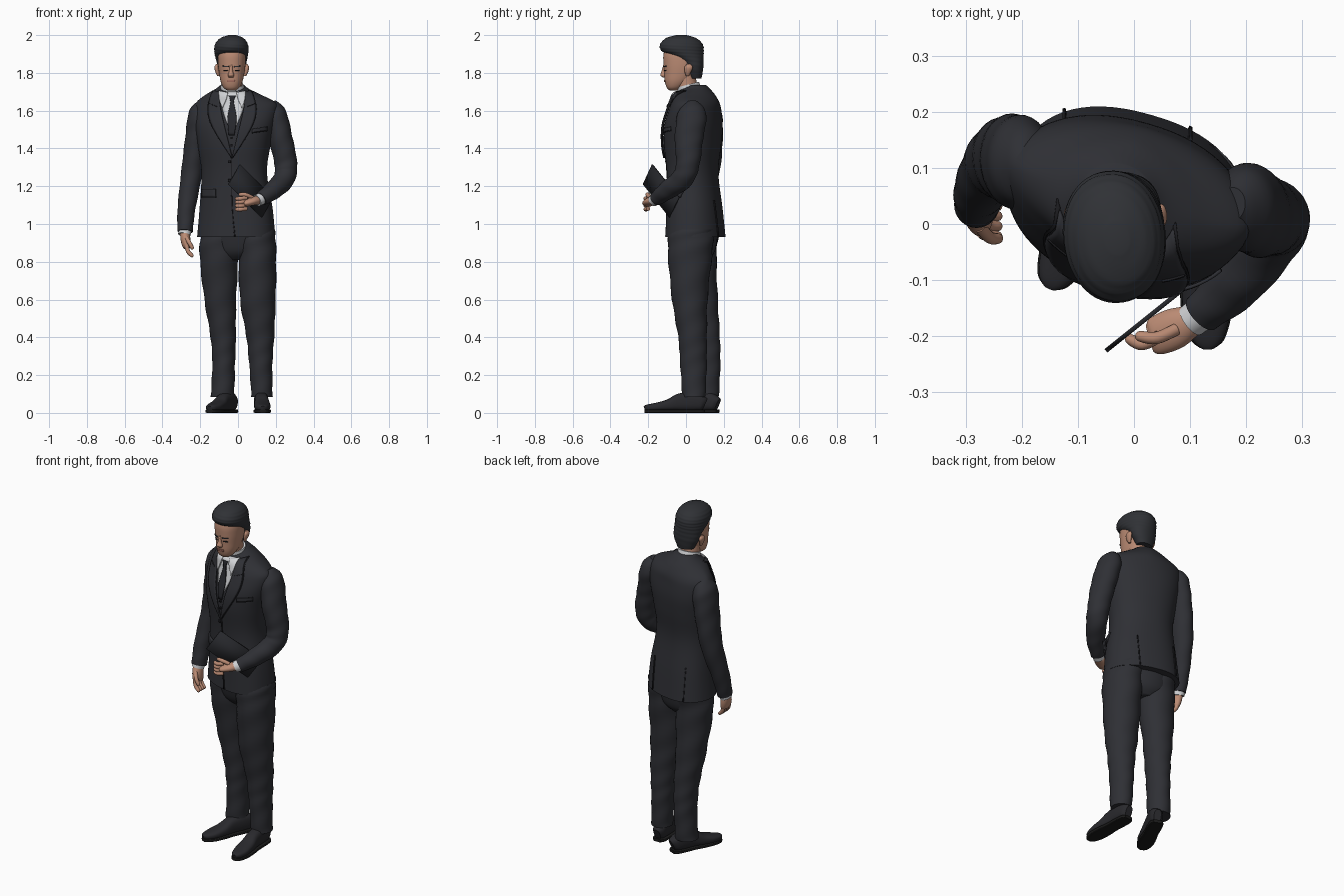
import bpy, bmesh, math
from mathutils import Vector
from mathutils.bvhtree import BVHTree

cube = bpy.data.objects.get("Cube")
if cube:
    bpy.data.objects.remove(cube, do_unlink=True)


def material(name, r, g, b):
    mat = bpy.data.materials.new(name)
    mat.use_nodes = True
    mat.diffuse_color = (r, g, b, 1)
    shader = mat.node_tree.nodes["Principled BSDF"]
    shader.inputs["Base Color"].default_value = (r, g, b, 1)
    shader.inputs["Roughness"].default_value = .8
    return mat


SUIT = material("charcoal suit", .028, .029, .035)
SEAM = material("dark seam", .014, .014, .017)
TIE = material("black tie", .02, .021, .026)
SHIRT = material("white shirt", .64, .65, .67)
SKIN = material("skin", .5, .26, .175)
LIPS = material("lips", .38, .16, .12)
HAIR = material("black hair", .029, .031, .036)
SHOE = material("shoe leather", .022, .022, .026)
SOLE = material("black sole", .01, .01, .01)
FOLDER = material("folder cover", .019, .02, .024)


def finish(name, bm, mat, thickness=0):
    bmesh.ops.recalc_face_normals(bm, faces=bm.faces)
    mesh = bpy.data.meshes.new(name)
    bm.to_mesh(mesh)
    bm.free()
    mesh.materials.append(mat)
    mesh.shade_smooth()
    mesh.set_sharp_from_angle(angle=math.radians(45))
    obj = bpy.data.objects.new(name, mesh)
    bpy.context.collection.objects.link(obj)
    if thickness:
        mod = obj.modifiers.new("thickness", "SOLIDIFY")
        mod.thickness = thickness
        mod.offset = 0
    return obj


def spline(rows, steps):
    """Smoothly interpolate between neighbouring rows of numbers."""
    result = []
    last = len(rows) - 1
    for i in range(last):
        quad = [rows[max(i - 1, 0)], rows[i], rows[i + 1], rows[min(i + 2, last)]]
        for k in range(steps):
            t = k / steps
            result.append([b + .5 * t * (c - a + t * (2 * a - 5 * b + 4 * c - d + t * (3 * (b - c) + d - a)))
                           for a, b, c, d in zip(*quad)])
    return result + [list(rows[last])]


def loft(name, rows, mat, yaw=0, n=2, ref=None, fold=0, steps=5, sides=32):
    """Skin rounded sections (x, y, z, half width, half depth, optional squareness).
    Sections lie flat, or across the path when ref is given."""
    rows = spline(rows, steps)
    centres = [Vector(row[:3]) for row in rows]
    bm = bmesh.new()
    rings = []
    for i, row in enumerate(rows):
        u = Vector((math.cos(yaw), math.sin(yaw), 0))
        v = Vector((-u.y, u.x, 0))
        if ref:
            tangent = (centres[min(i + 1, len(rows) - 1)] - centres[max(i - 1, 0)]).normalized()
            u = tangent.cross(Vector(ref)).normalized()
            v = u.cross(tangent)
        power = 2 / (row[5] if len(row) > 5 else n)
        ring = []
        for k in range(sides):
            angle = math.tau * k / sides
            c, s = math.cos(angle), math.sin(angle)
            wave = 1 + fold * math.sin(9 * i / steps + 2 * angle)
            offset = u * (row[3] * math.copysign(abs(c) ** power, c))
            offset += v * (row[4] * math.copysign(abs(s) ** power, s))
            ring.append(bm.verts.new(centres[i] + offset * wave))
        rings.append(ring)
    for low, high in zip(rings, rings[1:]):
        for k in range(sides):
            j = (k + 1) % sides
            bm.faces.new((low[k], low[j], high[j], high[k]))
    bm.faces.new(rings[0])
    bm.faces.new(rings[-1])
    return finish(name, bm, mat)


def patch(name, base, left, right, mat, lift=.004, side=-1, thickness=.006):
    """Lay a thin plate on a surface, between two edges given as (x, z) points."""
    mesh = base.data
    tree = BVHTree.FromPolygons([v.co for v in mesh.vertices], [p.vertices for p in mesh.polygons])
    bm = bmesh.new()
    grid = []
    for (xa, za), (xb, zb) in zip(spline(left, 4), spline(right, 4)):
        line = []
        for k in range(7):
            t = k / 6
            start = Vector((xa + (xb - xa) * t, side, za + (zb - za) * t))
            hit = tree.ray_cast(start, Vector((0, -side, 0)))
            if hit[0] is None:
                hit = tree.find_nearest(Vector((start.x, 0, start.z)))
            line.append(bm.verts.new(hit[0] + Vector((0, side * lift, 0))))
        grid.append(line)
    for a, b in zip(grid, grid[1:]):
        for k in range(6):
            bm.faces.new((a[k], a[k + 1], b[k + 1], b[k]))
    return finish(name, bm, mat, thickness)


def box_patch(name, base, x, z, width, height, mat, slant=0, **options):
    edges = [[(x + s * width / 2, z + e * height / 2 + s * slant) for e in (1, -1)] for s in (-1, 1)]
    return patch(name, base, edges[0], edges[1], mat, **options)


FRONT, UP = (0, -1, 0), (0, 0, 1)
TWIST = math.radians(-16)

# Jacket body, hem to collar
jacket = loft("jacket", [
    (-.01, .05, .93, .208, .15, 2.3), (-.01, .045, 1.08, .195, .14, 2.3),
    (-.02, .035, 1.27, .175, .13, 2.2), (-.02, .035, 1.42, .195, .145, 2.2),
    (-.015, .04, 1.52, .215, .145, 2.2), (-.01, .048, 1.6, .225, .13, 2),
    (-.012, .05, 1.645, .215, .122, 1.7), (-.025, .045, 1.685, .15, .108, 1.7),
    (-.03, .05, 1.715, .09, .076, 2), (-.03, .05, 1.735, .064, .056, 2)], SUIT, yaw=TWIST, sides=64)

# Shirt front, tie and lapels
patch("shirt_front", jacket, [(-.095, 1.7), (-.085, 1.62), (-.06, 1.54), (-.038, 1.49)],
      [(.04, 1.7), (.03, 1.62), (0, 1.54), (-.03, 1.49)], SHIRT, lift=.003)
patch("tie", jacket, [(-.05, 1.68), (-.04, 1.645), (-.055, 1.56), (-.048, 1.47)],
      [(-.012, 1.68), (-.022, 1.645), (-.008, 1.56), (-.02, 1.47)], TIE, lift=.009)
for word, centre, s in (("right", -.032, -1), ("left", -.03, 1)):
    patch(word + "_shirt_collar_wing", jacket,
          [(centre + s * .022, 1.695), (centre + s * .03, 1.66), (centre + s * .05, 1.615)],
          [(centre + s * .07, 1.705), (centre + s * .066, 1.66), (centre + s * .052, 1.615)], SHIRT, lift=.011)
    inner = [(centre + s * .07, 1.7), (centre + s * .06, 1.61), (centre + s * .035, 1.5), (centre, 1.36)]
    outer = [(centre + s * .1, 1.705), (centre + s * .125, 1.61), (centre + s * .1, 1.51), (centre, 1.35)]
    patch(word + "_lapel", jacket, inner, outer, SUIT, lift=.012, thickness=.008)
    border = [(x + s * .004, z) for x, z in outer]
    patch(word + "_lapel_edge", jacket, outer, border, SEAM, lift=.008)
    box_patch(word + "_lapel_notch", jacket, centre + s * .1, 1.63, .04, .004, SEAM, slant=s * .008, lift=.017)

# Jacket details
patch("front_opening", jacket, [(-.036, 1.36), (-.034, 1.1), (-.02, .935)],
      [(-.032, 1.36), (-.03, 1.1), (-.014, .935)], SEAM)
for i in range(2):
    box_patch("jacket_button", jacket, -.045, 1.33 - .1 * i, .014, .014, SEAM, lift=.007)
    box_patch("waistcoat_button", jacket, -.034, 1.455 - .04 * i, .01, .01, SEAM, lift=.006)
box_patch("chest_pocket", jacket, .115, 1.5, .08, .018, SUIT, slant=.006, lift=.005)
box_patch("chest_pocket_line", jacket, .115, 1.488, .08, .004, SEAM, slant=.006, lift=.006)
for word, x in (("right", -.155), ("left", .125)):
    box_patch(word + "_pocket_flap", jacket, x, 1.165, .075, .042, SUIT, lift=.006, thickness=.009)
    box_patch(word + "_pocket_line", jacket, x, 1.143, .077, .004, SEAM, lift=.006)
    box_patch(word + "_back_vent", jacket, x * .8, 1.03, .005, .19, SEAM, side=1)

# Sleeves
loft("right_sleeve", [
    (-.185, .1, 1.645, .025, .03), (-.2, .107, 1.585, .06, .08), (-.22, .115, 1.45, .06, .08),
    (-.245, .11, 1.27, .056, .066), (-.273, .065, 1.08, .047, .052), (-.28, .035, .96, .04, .044)],
    SUIT, ref=FRONT, fold=.02, steps=8)
loft("left_sleeve", [
    (.175, .035, 1.645, .025, .03), (.197, .033, 1.585, .058, .075), (.227, .015, 1.45, .062, .075),
    (.253, .01, 1.32, .06, .062), (.244, -.02, 1.24, .056, .058), (.185, -.1, 1.178, .049, .05),
    (.12, -.16, 1.132, .037, .036)], SUIT, ref=FRONT, fold=.02, steps=8)

# Shirt cuffs
loft("right_cuff", [(-.28, .038, .97, .035, .038), (-.284, .03, .943, .033, .036)], SHIRT, ref=FRONT)
loft("left_cuff", [(.13, -.152, 1.138, .033, .032), (.101, -.173, 1.124, .031, .03)], SHIRT, ref=FRONT)


def digit(name, *path, r=.011):
    rows = [(*p, r * k, r * k) for p, k in zip(path, (1, 1, .85))]
    tip = Vector(path[-1]) + (Vector(path[-1]) - Vector(path[-2])).normalized() * r * .7
    loft(name, rows + [(*tip, r * .3, r * .3)], SKIN, ref=FRONT, sides=12)


# Hands
loft("right_palm", [(-.283, .032, .96, .024, .028), (-.278, .022, .92, .026, .038),
                    (-.272, .015, .885, .022, .038), (-.266, .012, .87, .012, .03)], SKIN, ref=FRONT)
loft("left_palm", [(.112, -.167, 1.128, .024, .024), (.075, -.185, 1.12, .036, .022),
                   (.04, -.2, 1.11, .034, .018), (.028, -.204, 1.108, .025, .01)], SKIN, ref=UP)
for i in range(4):
    y = -.014 + .018 * i
    digit("right_finger", (-.272, y, .89), (-.264, y - .005, .855), (-.243, y - .008, .832))
    z = 1.138 - .019 * i
    digit("left_finger", (.045, -.2, z), (.015, -.214, z - .003), (-.008, -.205, z - .004))
digit("right_thumb", (-.275, -.005, .93), (-.257, -.024, .9), (-.242, -.026, .873))
digit("left_thumb", (.075, -.188, 1.14), (.04, -.203, 1.155), (.01, -.2, 1.156))

# Folder held in the left hand
bm = bmesh.new()
corners = [(-.05, 1.21), (.01, 1.315), (.185, 1.14), (.125, 1.035)]
bm.faces.new([bm.verts.new((x, -.186 + .8 * x, z)) for x, z in corners])
finish("folder", bm, FOLDER, .008)

# Trousers
loft("trouser_seat", [(-.02, .055, .81, .07, .06), (-.01, .05, .86, .15, .1),
                      (-.005, .045, .98, .185, .125)], SUIT, yaw=TWIST)
right_leg = loft("right_trouser_leg", [
    (-.09, .07, .97, .1, .11), (-.1, .062, .85, .104, .1), (-.094, .085, .6, .084, .083),
    (-.078, .105, .4, .067, .074), (-.076, .112, .25, .06, .07), (-.082, .11, .085, .062, .064)],
    SUIT, fold=.025, steps=8)
left_leg = loft("left_trouser_leg", [
    (.095, .03, .97, .1, .12), (.102, .022, .85, .1, .118), (.105, .02, .6, .094, .094),
    (.118, .035, .4, .073, .076), (.121, .04, .25, .061, .07), (.127, .042, .085, .056, .061)],
    SUIT, fold=.025, steps=8)


def shoe(name, heel, toe):
    heel, toe = Vector(heel), Vector(toe)
    shape = [(0, .02, .075), (.06, .034, .09), (.2, .038, .11), (.42, .037, .1),
             (.6, .042, .07), (.8, .042, .052), (.95, .028, .042), (1, .012, .034)]
    upper, sole = [], []
    for f, width, height in shape:
        p = heel.lerp(toe, f)
        upper.append((p.x, p.y, height / 2 + .006, width, height / 2 - .004))
        sole.append((p.x, p.y, .009, width + .003, .009))
    loft(name, upper, SHOE, n=2.6, ref=UP)
    loft(name + "_sole", sole, SOLE, n=6, ref=UP)


# Shoes
shoe("right_shoe", (-.025, .168), (-.15, -.112))
shoe("left_shoe", (.12, .1), (.132, -.22))

# Neck and shirt collar
loft("neck", [(-.03, .035, 1.66, .054, .056), (-.03, .005, 1.73, .053, .055),
              (-.032, -.01, 1.81, .055, .057)], SKIN, ref=FRONT)
loft("shirt_collar", [(-.03, .03, 1.665, .07, .068), (-.03, .02, 1.7, .066, .065),
                      (-.03, .01, 1.738, .06, .06)], SHIRT, ref=FRONT)

# Head
head = loft("head", [
    (-.035, -.068, 1.706, .02, .018), (-.035, -.06, 1.722, .042, .042), (-.034, -.045, 1.755, .058, .067),
    (-.033, -.03, 1.8, .067, .085), (-.033, -.025, 1.85, .073, .094), (-.033, -.025, 1.9, .073, .094),
    (-.033, -.02, 1.95, .06, .08), (-.033, -.02, 1.975, .03, .04)], SKIN, n=2.2, sides=48)
loft("nose", [(-.036, -.108, 1.848, .007, .011), (-.037, -.115, 1.81, .01, .014),
              (-.037, -.119, 1.788, .017, .017), (-.037, -.114, 1.776, .012, .009)], SKIN)
for word, s in (("right", -1), ("left", 1)):
    x = -.035 + s * .03
    box_patch(word + "_eyebrow", head, x, 1.834, .032, .006, HAIR, lift=.002, slant=s * .001)
    box_patch(word + "_eye", head, x, 1.814, .022, .005, SEAM, lift=.001, thickness=.004)
    loft(word + "_ear", [(-.033 + s * .07, .008, 1.783, .006, .008), (-.033 + s * .077, .01, 1.805, .01, .017),
                         (-.033 + s * .081, .014, 1.83, .011, .022),
                         (-.033 + s * .078, .014, 1.846, .005, .01)], SKIN, sides=16)
box_patch("mouth", head, -.037, 1.757, .042, .011, LIPS, lift=.002)

# Swept hair
loft("hair", [
    (-.033, .048, 1.77, .048, .034), (-.033, .04, 1.82, .072, .05), (-.034, .028, 1.86, .08, .064),
    (-.035, 0, 1.893, .087, .093), (-.035, -.018, 1.917, .09, .112), (-.035, -.024, 1.942, .089, .116),
    (-.034, -.025, 1.967, .078, .102), (-.032, -.026, 1.987, .056, .074), (-.03, -.025, 2, .02, .028)],
    HAIR, yaw=math.radians(7), n=2.1, fold=.012, sides=48)
